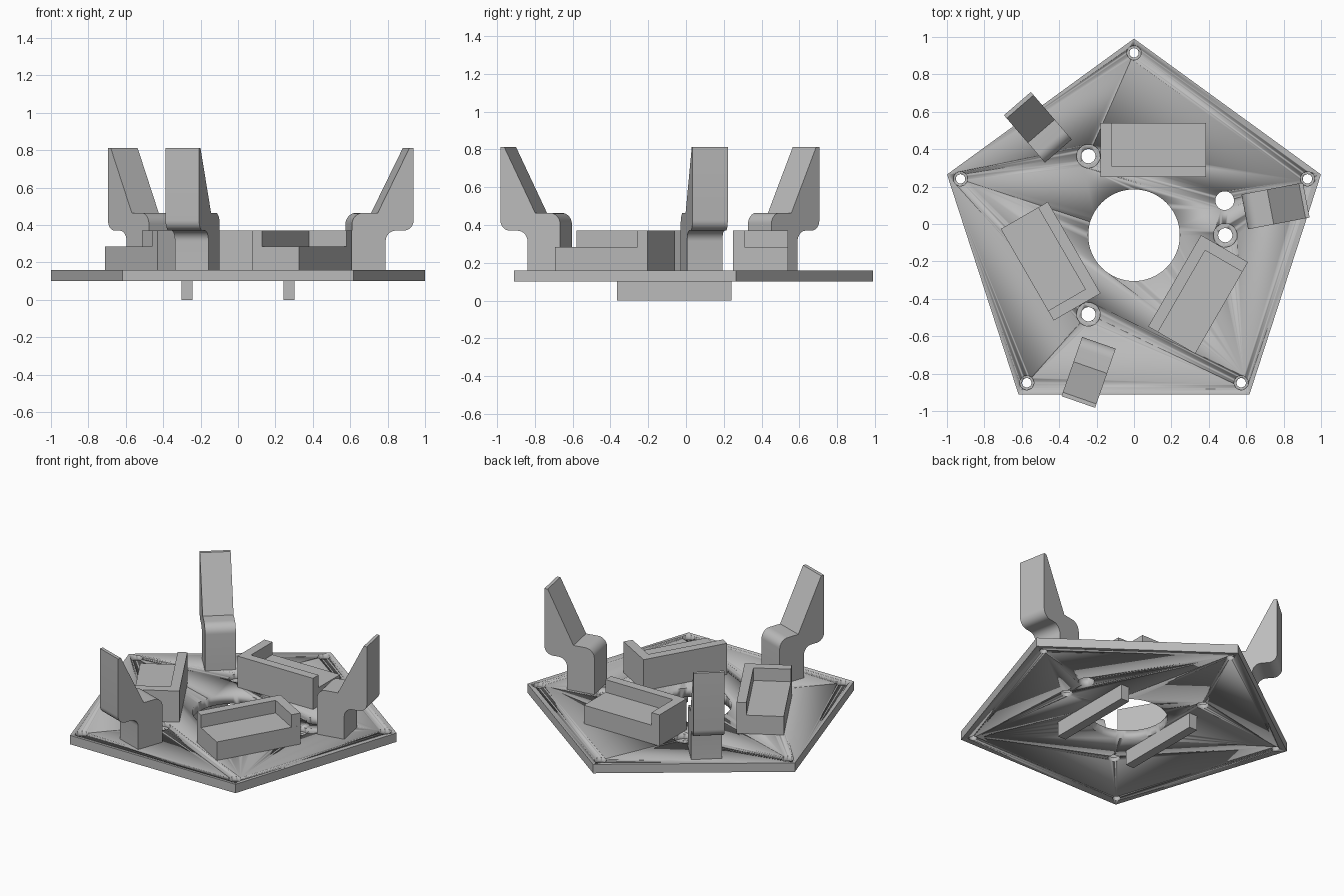
import bpy, bmesh
from math import sin, cos, pi, radians
from mathutils import Matrix, Vector

cube = bpy.data.objects.get("Cube")
if cube:
    bpy.data.objects.remove(cube, do_unlink=True)

HUB = Vector((0, -0.06, 0))      # centre of the pentagon
BASE, DECK = 0.10, 0.16          # underside and top of the plate

grey = bpy.data.materials.new("plain grey")
grey.use_nodes = True
COLOUR = (0.5, 0.5, 0.5, 1)
grey.diffuse_color = COLOUR
grey.node_tree.nodes["Principled BSDF"].inputs["Base Color"].default_value = COLOUR


def polar(radius, degrees):
    a = radians(degrees)
    return (radius * cos(a), radius * sin(a))


def finish(name, bm):
    """Turn a bmesh into a grey object with sharp-edged smooth shading."""
    bmesh.ops.recalc_face_normals(bm, faces=bm.faces)
    mesh = bpy.data.meshes.new(name)
    bm.to_mesh(mesh)
    bm.free()
    mesh.materials.append(grey)
    obj = bpy.data.objects.new(name, mesh)
    bpy.context.collection.objects.link(obj)
    bpy.ops.object.select_all(action='DESELECT')
    obj.select_set(True)
    bpy.context.view_layer.objects.active = obj
    bpy.ops.object.shade_smooth_by_angle(angle=radians(30))
    return obj


def prism(name, points, depth):
    """Extrude a closed outline of 3D points along a vector."""
    bm = bmesh.new()
    face = bm.faces.new([bm.verts.new(p) for p in points])
    new = bmesh.ops.extrude_face_region(bm, geom=[face], use_keep_orig=True)["geom"]
    bmesh.ops.translate(bm, vec=depth,
                        verts=[v for v in new if isinstance(v, bmesh.types.BMVert)])
    return finish(name, bm)


def box(name, x0, x1, y0, y1, z0, z1):
    outline = [(x0, y0, z0), (x1, y0, z0), (x1, y1, z0), (x0, y1, z0)]
    return prism(name, outline, (0, 0, z1 - z0))


def arc(cx, cz, radius, start, end, steps=8):
    pts = []
    for i in range(steps + 1):
        x, z = polar(radius, start + (end - start) * i / steps)
        pts.append((cx + x, cz + z))
    return pts


def drill(target, holes, z0, z1):
    """Cut round holes, given as (x, y, radius) around the hub."""
    bm = bmesh.new()
    for x, y, r in holes:
        place = Matrix.Translation(HUB + Vector((x, y, (z0 + z1) / 2)))
        bmesh.ops.create_cone(bm, cap_ends=True, segments=64 if r > 0.1 else 32,
                              radius1=r, radius2=r, depth=z1 - z0, matrix=place)
    cutter = finish("hole_cutter", bm)
    cutter.hide_render = True
    mod = target.modifiers.new("holes", 'BOOLEAN')
    mod.operation, mod.solver, mod.object = 'DIFFERENCE', 'EXACT', cutter
    bpy.context.view_layer.objects.active = target
    bpy.ops.object.modifier_apply(modifier=mod.name)
    bpy.data.objects.remove(cutter, do_unlink=True)


# Pentagon base plate
corners = [90 + 72 * i for i in range(5)]
outline = [HUB + Vector((*polar(1.051, a), BASE)) for a in corners]
plate = prism("base_plate", outline, (0, 0, DECK - BASE))

# Central opening, corner screw holes, inner screw holes and one plain hole
screws = [(*polar(0.975, a), 0.025, 0.038) for a in corners]
screws += [(*polar(0.488, a), 0.038, 0.063) for a in (0, 120, 240)]
drill(plate, [(x, y, r) for x, y, r, _ in screws]
      + [(0, 0, 0.245), (0.485, 0.185, 0.05)], BASE - 0.05, DECK + 0.05)
drill(plate, [(x, y, big) for x, y, _, big in screws], DECK - 0.03, DECK + 0.05)

# Two rails under the plate
for side, x in (("left", 0.272), ("right", -0.272)):
    box(side + "_bottom_rail", x - 0.03, x + 0.03, -0.365, 0.24, 0, BASE)

# Arm side profile: post, shelf, sloped finger, outer face and overhang
arm = [(0.605, DECK)]
arm += arc(0.665, 0.405, 0.06, 180, 90)
arm += [(0.745, 0.465), (0.918, 0.813), (0.94, 0.813)]
arm += arc(0.885, 0.425, 0.055, 0, -90)
arm += arc(0.843, 0.315, 0.055, 90, 180)
arm += [(0.788, DECK)]

# L-shaped wall outline standing on the block of each holder
wall = [(-0.18, 0.31), (0.385, 0.31), (0.385, 0.37), (-0.12, 0.37),
        (-0.12, 0.60), (-0.18, 0.60)]

for i in range(3):
    turn = Matrix.Translation(HUB) @ Matrix.Rotation(radians(120 * i), 4, 'Z')

    # Holder: solid block with a raised wall on two sides
    block = box(f"holder_block_{i + 1}", -0.18, 0.385, 0.31, 0.60, DECK, 0.285)
    rim = prism(f"holder_wall_{i + 1}", [(x, y, 0.285) for x, y in wall], (0, 0, 0.085))

    # Gripping arm, slightly off the radial line
    finger = prism(f"arm_{i + 1}", [(r, -0.083, z) for r, z in arm], (0, 0.19, 0))
    block.matrix_world = rim.matrix_world = turn
    finger.matrix_world = turn @ Matrix.Rotation(radians(10.8), 4, 'Z')
